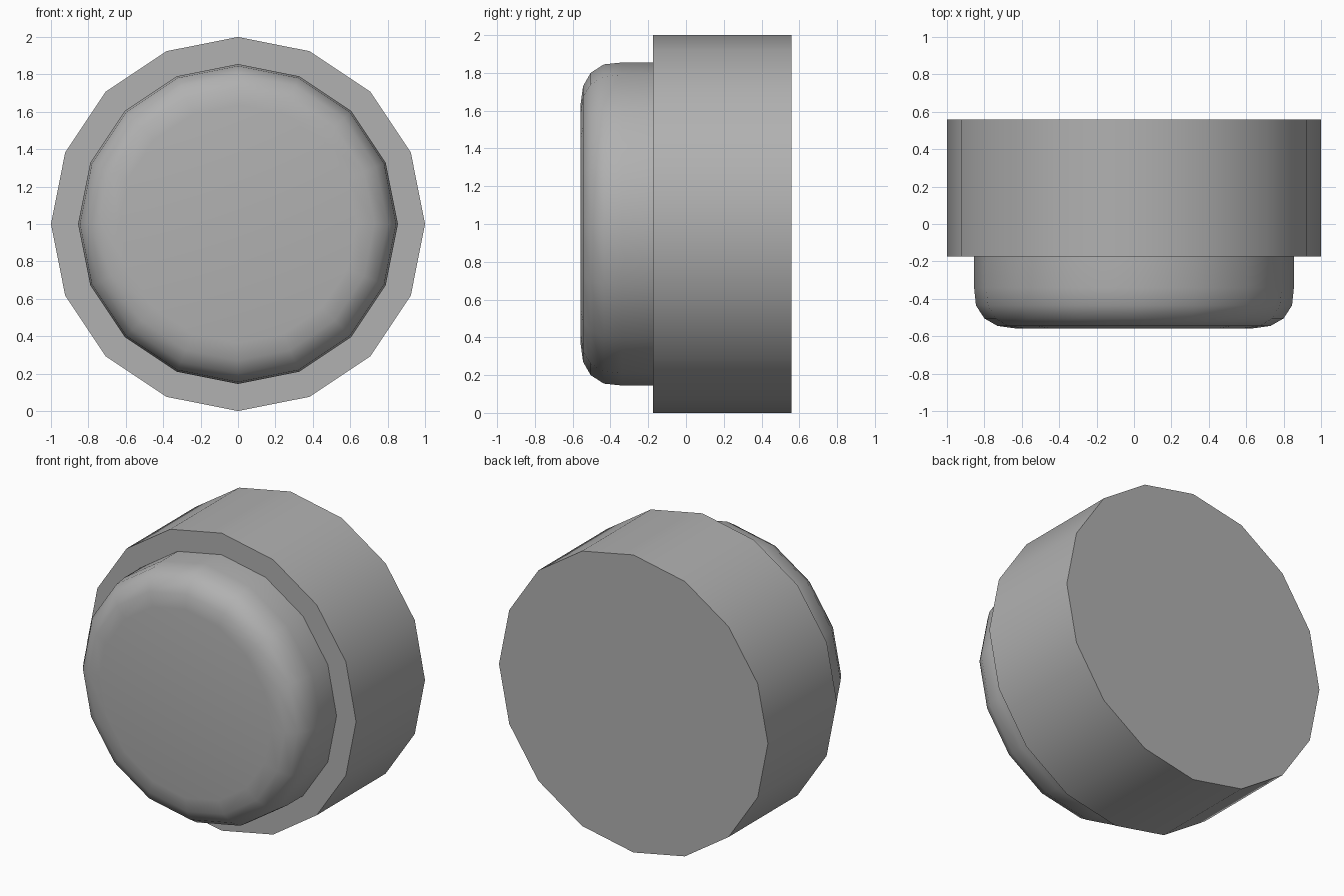
import bpy, bmesh, math

if "Cube" in bpy.data.objects:
    bpy.data.objects.remove(bpy.data.objects["Cube"])

SIDES = 16


def lathe_y(name, profile):
    """Revolve (radius, y) points around the y axis at z = 1 and cap both ends."""
    bm = bmesh.new()
    rings = []
    for r, y in profile:
        rings.append([bm.verts.new((r * math.cos(2 * math.pi * i / SIDES), y,
                                    1 + r * math.sin(2 * math.pi * i / SIDES)))
                      for i in range(SIDES)])
    for a, b in zip(rings, rings[1:]):
        for i in range(SIDES):
            j = (i + 1) % SIDES
            bm.faces.new((a[i], a[j], b[j], b[i]))
    bm.faces.new(rings[0])
    bm.faces.new(rings[-1])
    bmesh.ops.recalc_face_normals(bm, faces=bm.faces[:])
    mesh = bpy.data.meshes.new(name)
    bm.to_mesh(mesh)
    bm.free()
    obj = bpy.data.objects.new(name, mesh)
    bpy.context.collection.objects.link(obj)
    bpy.ops.object.select_all(action='DESELECT')
    obj.select_set(True)
    bpy.context.view_layer.objects.active = obj
    bpy.ops.object.shade_smooth_by_angle(angle=math.radians(30))
    return obj


# Wide drum, front shoulder, then the narrower cap with a rounded front rim
knob = lathe_y("stepped_knob", [
    (1.0, 0.558), (1.0, -0.174),
    (0.855, -0.174), (0.855, -0.34),
    (0.845, -0.435), (0.80, -0.505), (0.73, -0.545), (0.635, -0.558),
])

# Dark grey finish
grey = bpy.data.materials.new("dark_grey")
grey.diffuse_color = (0.44, 0.44, 0.44, 1)
grey.use_nodes = True
grey.node_tree.nodes["Principled BSDF"].inputs["Base Color"].default_value = grey.diffuse_color
knob.data.materials.append(grey)
